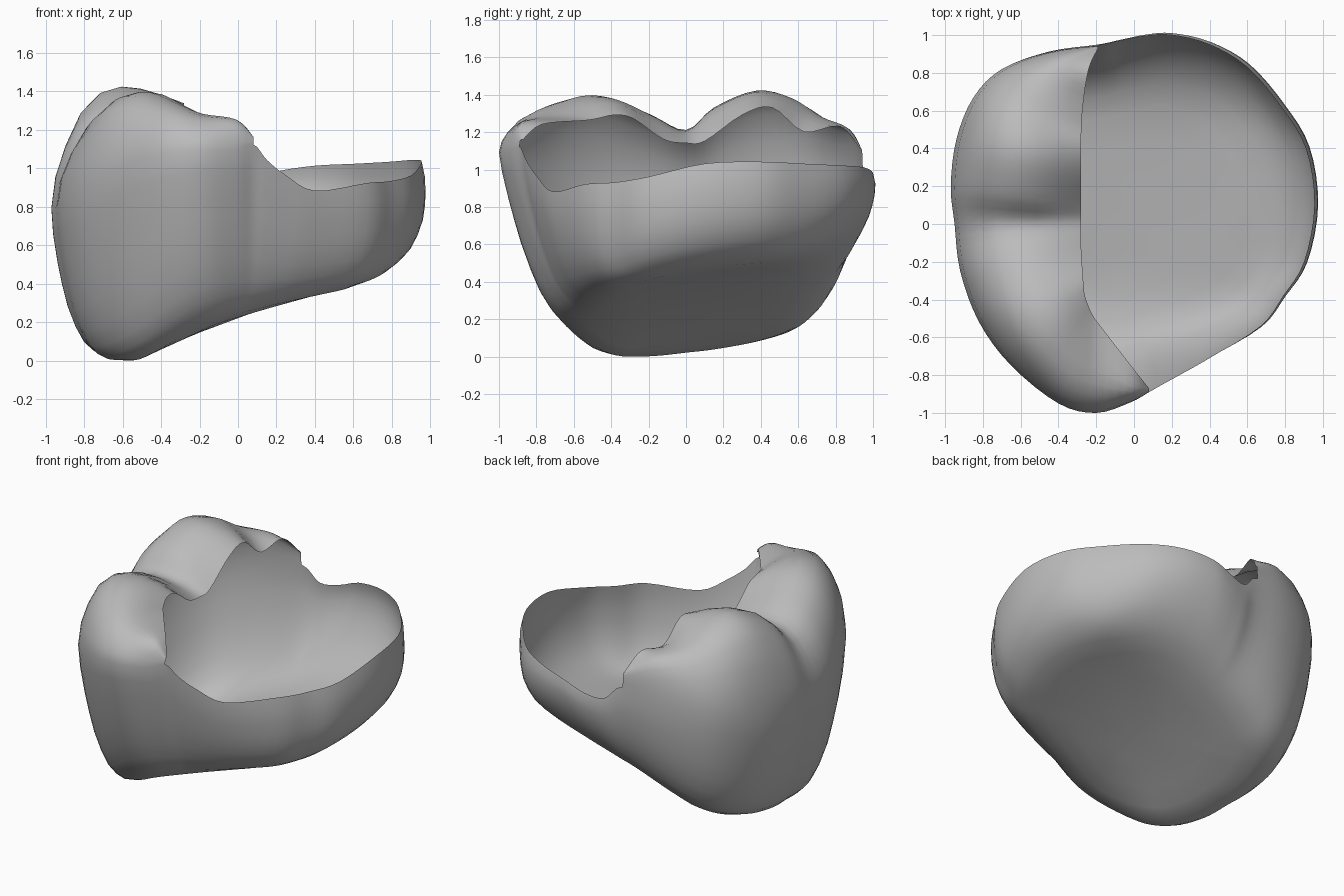
import bpy
import bmesh
from mathutils import Vector

default_cube = bpy.data.objects.get("Cube")
if default_cube:
    bpy.data.objects.remove(default_cube, do_unlink=True)

STEPS = 4  # columns between neighbouring control stations

# Covered side: widest belt point, then lip point, then crest height
covered = [
    (.08, -.89, 1.13, .08, -.87, 1.17, 1.17),
    (-.02, -.945, 1.1, 0, -.77, 1.25, 1.26),
    (-.2, -1, 1.1, -.17, -.55, 1.27, 1.29),
    (-.4, -.95, 1.08, -.22, -.48, 1.28, 1.34),
    (-.65, -.75, 1, -.26, -.38, 1.3, 1.4),
    (-.82, -.52, .9, -.27, -.28, 1.28, 1.39),
    (-.92, -.25, .85, -.28, -.12, 1.17, 1.3),
    (-.95, 0, .8, -.28, 0, 1.15, 1.22),
    (-.97, .2, .8, -.28, .1, 1.16, 1.34),
    (-.94, .45, .8, -.28, .3, 1.3, 1.43),
    (-.85, .67, .9, -.28, .46, 1.34, 1.39),
    (-.7, .82, .95, -.27, .63, 1.21, 1.29),
    (-.45, .91, 1, -.24, .82, 1.24, 1.23),
    (-.19, .945, 1.03, -.19, .93, 1.12, 1.12),
]
# Open side: rim points only
open_rim = [
    (-.07, .97, .93), (.06, .995, .94), (.2, 1, .99), (.4, .95, 1.02),
    (.6, .83, 1.03), (.78, .62, 1.04), (.91, .4, 1.05), (.955, .1, 1.04),
    (.9, -.2, .97), (.79, -.38, .94), (.67, -.54, .93), (.4, -.71, .89),
    (.25, -.795, .97), (.15, -.85, 1.05),
]
# Wall section: scale of the belt outline against share of wall height
floor_scales = (.2, .4, .55, .66)
wall_section = ((.73, .03), (.78, .075), (.825, .14), (.87, .25),
                (.91, .38), (.94, .52), (.965, .66), (.99, .84), (1, 1))
# Roof section: share of the way to the lip against share of crest height
roof_section = ((.03, .3), (.1, .56), (.2, .8), (.34, .95), (.5, 1))


def spline(a, b, c, d, t):
    """Catmull-Rom point between b and c, for tuples of any length."""
    return [q + t / 2 * (r - p + t * (2*p - 5*q + 4*r - s + t * (3*(q - r) + s - p)))
            for p, q, r, s in zip(a, b, c, d)]


def resample(points, closed):
    count = len(points)
    result = []
    for i in range(count if closed else count - 1):
        near = [points[j % count] if closed else points[max(0, min(count - 1, j))]
                for j in range(i - 1, i + 3)]
        result += [spline(*near, k / STEPS) for k in range(STEPS)]
    return result if closed else result + [points[-1]]


def floor_height(x, y):
    """Slanted floor, arched along x and turned up at both y ends."""
    arch = max(0, .05 - .14 * (x - .1) ** 2)
    upturn = .75 * max(0, abs(y - .1) - .4) ** 2
    return .23 + .32 * x + .15 * y + arch + upturn


def inward_lean(p):
    """The front wall leans in towards the floor, left and back stand upright."""
    d = Vector((p.x, p.y)).normalized()
    front, back, left = max(0, -d.y), max(0, d.y), max(0, d.x)
    return .05 * front ** 2 - .1 * back ** 2 - .17 * left


def bridge(bm, lower, upper, closed):
    """Skin the gap between two rows of vertices."""
    count = len(lower)
    for i in range(count if closed else count - 1):
        j = (i + 1) % count
        bm.faces.new((lower[i], upper[i], upper[j], lower[j]))


bm = bmesh.new()
belt = [Vector(p) for p in resample([c[:3] for c in covered] + open_rim, True)]

# Slanted floor and flaring wall
rows = []
for scale, rise in [(s, 0) for s in floor_scales] + list(wall_section):
    row = []
    for p in belt:
        size = scale * (1 - inward_lean(p) * (1 - rise))
        x, y = p.x * size, p.y * size
        base = floor_height(x, y)
        row.append(bm.verts.new((x, y, base + rise * (p.z - base))))
    rows.append(row)
for lower, upper in zip(rows, rows[1:]):
    bridge(bm, lower, upper, True)
center = bm.verts.new((0, 0, floor_height(0, 0)))
for i, v in enumerate(rows[0]):
    bm.faces.new((center, v, rows[0][(i + 1) % len(belt)]))

# Two-lobed roof rolling over from the belt to the ragged lip
stations = resample(covered, False)
previous = rows[-1][:len(stations)]
for across, lift in roof_section + ((.65, None), (.82, None), (1, None)):
    row = []
    for x, y, z, lip_x, lip_y, lip_z, crest in stations:
        if lift is None:
            fall = (across - .5) / .5
            height = crest + (lip_z - crest) * fall * fall
        else:
            height = z + (crest - z) * lift
        row.append(bm.verts.new((x + (lip_x - x) * across,
                                 y + (lip_y - y) * across, height)))
    bridge(bm, previous, row, False)
    previous = row

# Rest on the ground, face outward
lowest = min(v.co.z for v in bm.verts)
for v in bm.verts:
    v.co.z -= lowest
bmesh.ops.recalc_face_normals(bm, faces=bm.faces)
if center.normal.z > 0:
    bmesh.ops.reverse_faces(bm, faces=bm.faces)

mesh = bpy.data.meshes.new("open_shell")
bm.to_mesh(mesh)
bm.free()
shell = bpy.data.objects.new("open_shell", mesh)
bpy.context.collection.objects.link(shell)

# Plain grey surface
grey = bpy.data.materials.new("plain_grey")
grey.use_nodes = True
color = (.5, .5, .5, 1)
grey.diffuse_color = color
grey.node_tree.nodes["Principled BSDF"].inputs["Base Color"].default_value = color
mesh.materials.append(grey)

bpy.ops.object.select_all(action="DESELECT")
shell.select_set(True)
bpy.context.view_layer.objects.active = shell
bpy.ops.object.shade_smooth_by_angle(angle=.7)
